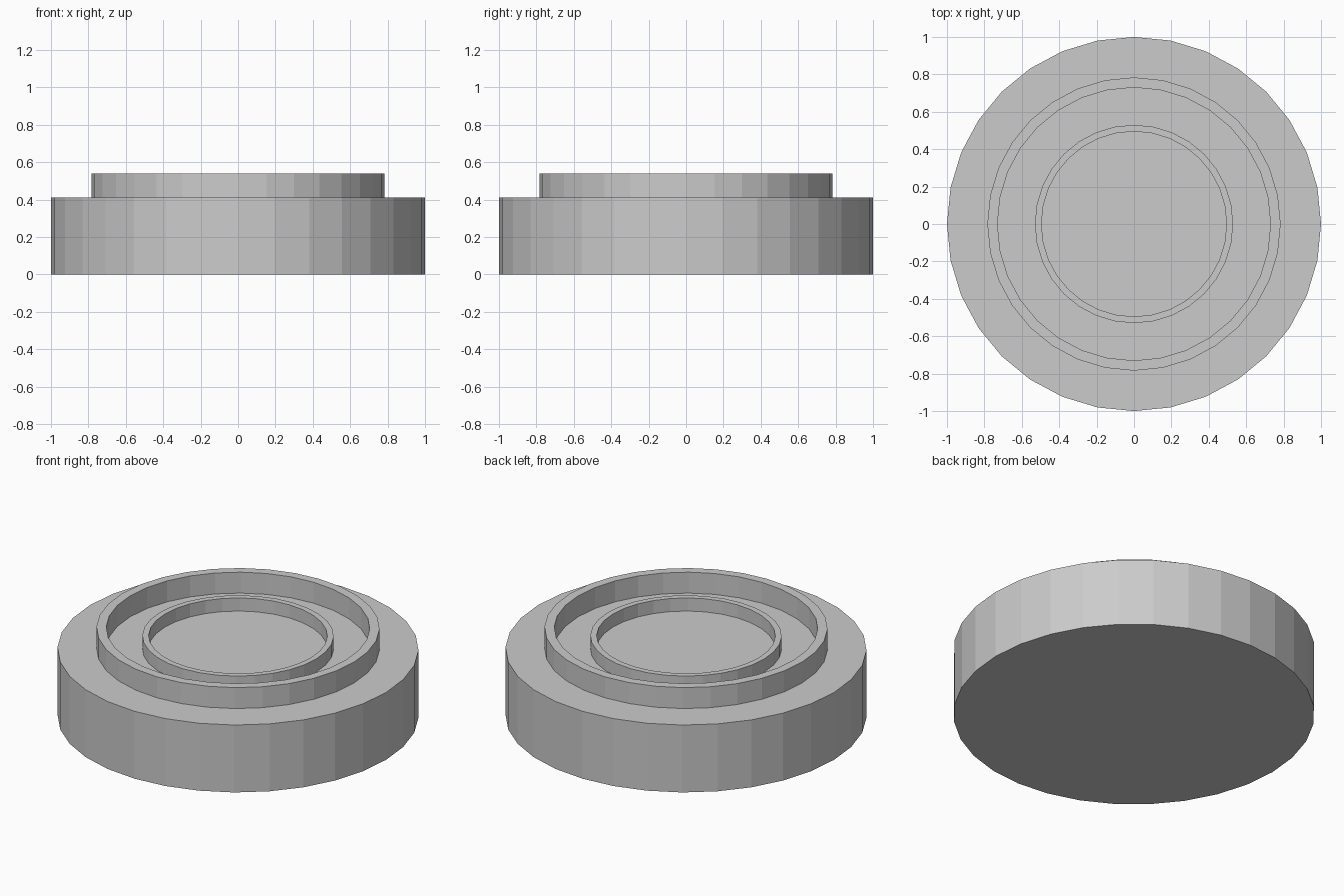
import bpy
import bmesh
from math import cos, sin, tau

if "Cube" in bpy.data.objects:
    bpy.data.objects.remove(bpy.data.objects["Cube"])

SIDES = 32
BASE_TOP, INNER_TOP, OUTER_TOP = 0.412, 0.492, 0.54

# Half cross-section (radius, z), from the underside edge to the central floor
profile = [
    (1.0, 0.0), (1.0, BASE_TOP),                  # base disc
    (0.784, BASE_TOP), (0.784, OUTER_TOP),        # outer rim
    (0.73, OUTER_TOP), (0.73, BASE_TOP),
    (0.53, BASE_TOP), (0.53, INNER_TOP),          # inner rim
    (0.495, INNER_TOP), (0.495, BASE_TOP),
]


def lathe(name, profile, sides):
    """Revolve a profile around z and close both ends with flat caps."""
    bm = bmesh.new()
    rings = [[bm.verts.new((r * cos(tau * i / sides), r * sin(tau * i / sides), z))
              for i in range(sides)] for r, z in profile]
    for low, high in zip(rings, rings[1:]):
        for i in range(sides):
            j = (i + 1) % sides
            bm.faces.new((low[i], low[j], high[j], high[i]))
    bm.faces.new(rings[0][::-1])
    bm.faces.new(rings[-1])
    bmesh.ops.recalc_face_normals(bm, faces=bm.faces)
    mesh = bpy.data.meshes.new(name)
    bm.to_mesh(mesh)
    bm.free()
    obj = bpy.data.objects.new(name, mesh)
    bpy.context.collection.objects.link(obj)
    return obj


# Round base with its two raised concentric rims, flat shaded
lathe("rimmed_base", profile, SIDES)
